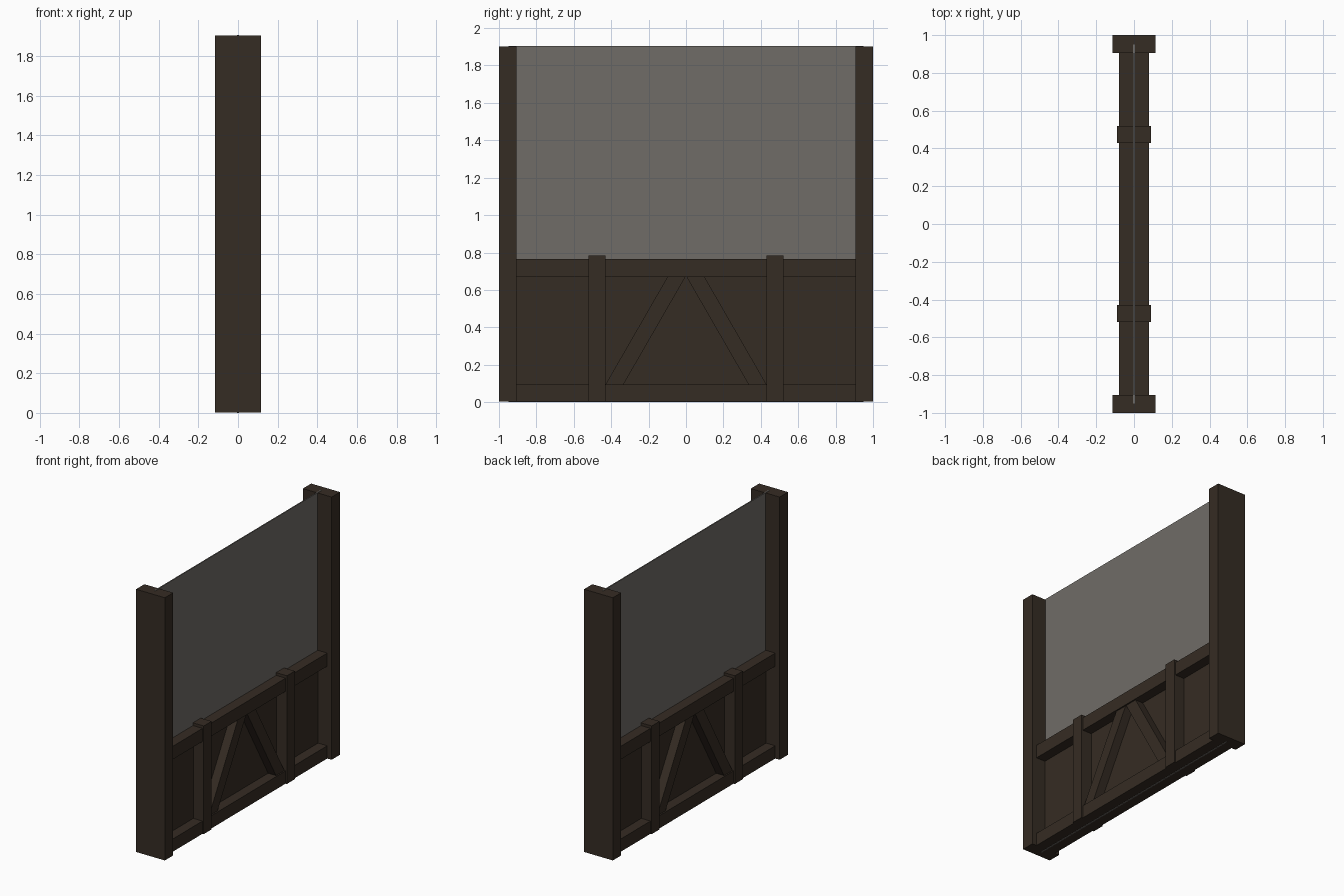
import bpy, bmesh

if "Cube" in bpy.data.objects:
    bpy.data.objects.remove(bpy.data.objects["Cube"])


def material(name, rgb):
    m = bpy.data.materials.new(name)
    m.diffuse_color = (*rgb, 1)
    m.use_nodes = True
    m.node_tree.nodes["Principled BSDF"].inputs["Base Color"].default_value = m.diffuse_color
    return m


wood = material("dark_wood", (0.036, 0.025, 0.017))
pane = material("grey_pane", (0.162, 0.150, 0.136))


def prism(name, outline, half_x, mat):
    """Extrude a y-z outline symmetrically along x."""
    bm = bmesh.new()
    face = bm.faces.new([bm.verts.new((-half_x, y, z)) for y, z in outline])
    out = bmesh.ops.extrude_face_region(bm, geom=[face])
    verts = [v for v in out["geom"] if isinstance(v, bmesh.types.BMVert)]
    bmesh.ops.translate(bm, verts=verts, vec=(2 * half_x, 0, 0))
    bmesh.ops.recalc_face_normals(bm, faces=bm.faces)
    mesh = bpy.data.meshes.new(name)
    bm.to_mesh(mesh)
    bm.free()
    mesh.materials.append(mat)
    obj = bpy.data.objects.new(name, mesh)
    bpy.context.collection.objects.link(obj)
    return obj


def beam(name, y0, y1, z0, z1, half_x, mat=wood):
    return prism(name, [(y0, z0), (y1, z0), (y1, z1), (y0, z1)], half_x, mat)


BASE = 0.003  # the pane just shows below and above the timber

# Pane running the full height, and the thin timber panel over its lower part
beam("pane", -0.95, 0.95, 0, 1.905, 0.004, pane)
beam("lower_panel", -0.93, 0.93, BASE, 0.72, 0.007)

# Rails
beam("bottom_rail", -0.91, 0.91, BASE, 0.095, 0.08)
beam("top_rail", -0.91, 0.91, 0.67, 0.765, 0.08)

# Mirrored posts, studs and slanted braces
for side, s in (("left", -1), ("right", 1)):
    beam(side + "_post", s * 0.905, s * 1.0, BASE, 1.902, 0.115)
    beam(side + "_stud", s * 0.43, s * 0.52, BASE, 0.785, 0.09)
    prism(side + "_brace", [(s * 0.433, 0.09), (s * 0.337, 0.09),
                            (0, 0.675), (s * 0.096, 0.675)], 0.07, wood)
